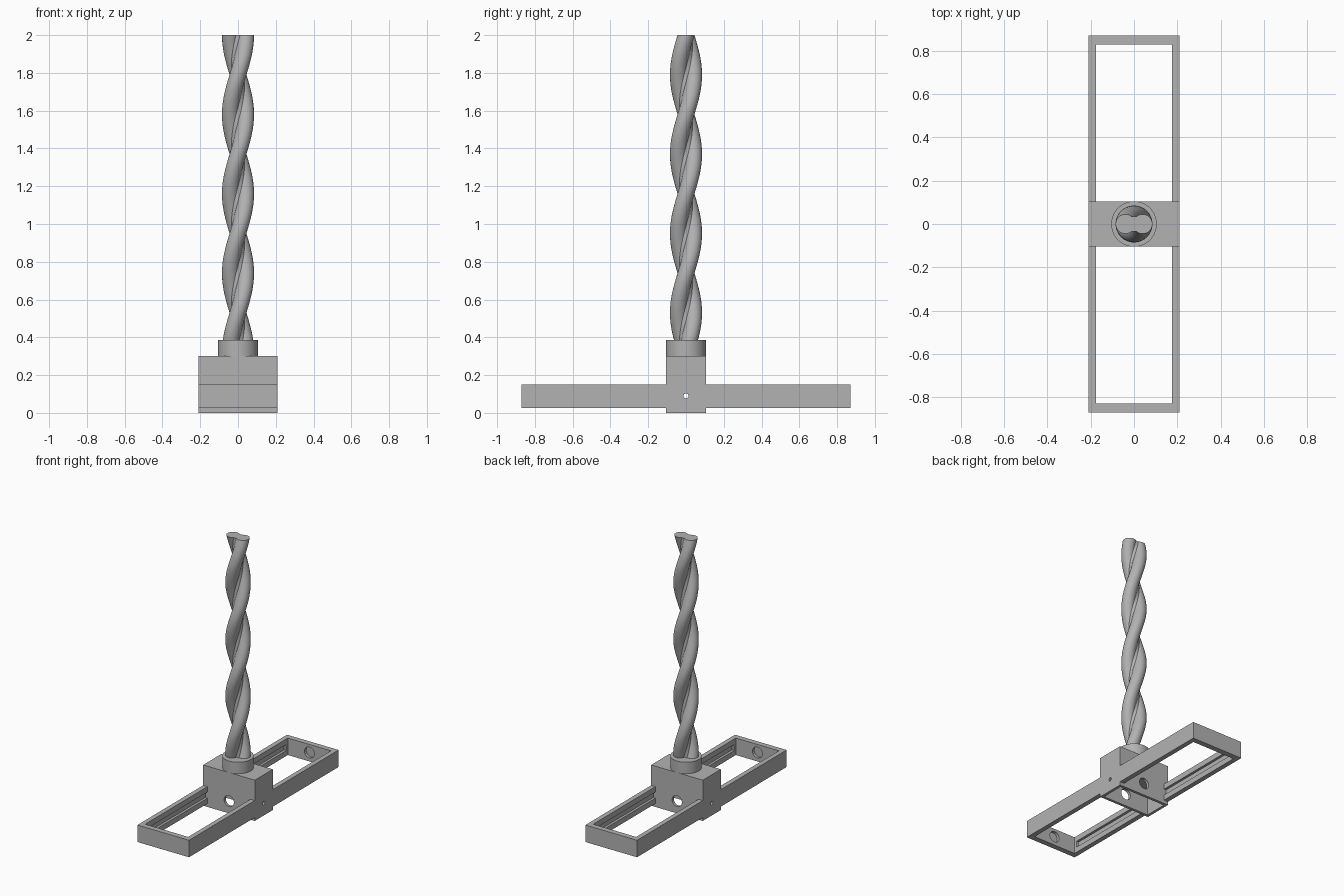
import bpy
import bmesh
import math
from mathutils import Matrix

if "Cube" in bpy.data.objects:
    bpy.data.objects.remove(bpy.data.objects["Cube"], do_unlink=True)

grey = bpy.data.materials.new("plain_grey")
grey.use_nodes = True
COLOUR = (0.45, 0.45, 0.45, 1)
grey.diffuse_color = COLOUR
grey.node_tree.nodes["Principled BSDF"].inputs["Base Color"].default_value = COLOUR


def make_object(name, bm):
    bmesh.ops.recalc_face_normals(bm, faces=bm.faces)
    mesh = bpy.data.meshes.new(name)
    bm.to_mesh(mesh)
    bm.free()
    mesh.materials.append(grey)
    obj = bpy.data.objects.new(name, mesh)
    bpy.context.collection.objects.link(obj)
    return obj


def box(name, x, y, z):
    """Box from (low, high) ranges on each axis."""
    bm = bmesh.new()
    bmesh.ops.create_cube(bm, size=1)
    for v in bm.verts:
        v.co = [low + (c + 0.5) * (high - low) for c, (low, high) in zip(v.co, (x, y, z))]
    return make_object(name, bm)


def cylinder(name, radius, length, centre, axis="Z", sides=32):
    turn = {"X": Matrix.Rotation(math.pi / 2, 4, "Y"),
            "Y": Matrix.Rotation(math.pi / 2, 4, "X"),
            "Z": Matrix()}[axis]
    bm = bmesh.new()
    bmesh.ops.create_cone(bm, cap_ends=True, segments=sides, radius1=radius,
                          radius2=radius, depth=length,
                          matrix=Matrix.Translation(centre) @ turn)
    return make_object(name, bm)


def cut(target, cutters):
    """Subtract each cutter, then discard it."""
    bpy.context.view_layer.objects.active = target
    for cutter in cutters:
        mod = target.modifiers.new("cut", "BOOLEAN")
        mod.operation = "DIFFERENCE"
        mod.solver = "EXACT"
        mod.object = cutter
        bpy.ops.object.modifier_apply(modifier=mod.name)
        bpy.data.objects.remove(cutter, do_unlink=True)


def smooth(obj):
    bpy.ops.object.select_all(action="DESELECT")
    obj.select_set(True)
    bpy.context.view_layer.objects.active = obj
    bpy.ops.object.shade_smooth_by_angle(angle=math.radians(30))


HALF_X, BLOCK_Y, FRAME_Y = 0.21, 0.105, 0.87
INNER_X, INNER_Y = 0.175, 0.83
HOLE_Z, HOLE_R = 0.09, 0.04

# Frame: two open arms with guide grooves and blind sockets in the end walls
frame = box("guide_frame", (-HALF_X, HALF_X), (-FRAME_Y, FRAME_Y), (0.025, 0.15))
cut(frame, [
    box("window", (-INNER_X, INNER_X), (-INNER_Y, INNER_Y), (-1, 1)),
    box("grooves", (-0.193, 0.193), (-0.81, 0.81), (0.065, 0.11)),
    cylinder("sockets", HOLE_R, 2 * INNER_Y + 0.04, (0, 0, HOLE_Z), "Y"),
    box("block_gap", (-1, 1), (-BLOCK_Y, BLOCK_Y), (-1, 1)),
])
smooth(frame)

# Centre block: open underneath, with a rod hole and a small cross pin hole
block = box("centre_block", (-HALF_X, HALF_X), (-BLOCK_Y, BLOCK_Y), (0, 0.3))
cut(block, [
    box("hollow", (-0.19, 0.19), (-0.085, 0.085), (-1, 0.15)),
    cylinder("rod_hole", HOLE_R, 1, (0, 0, HOLE_Z), "Y"),
    cylinder("pin_hole", 0.013, 1, (0, 0, HOLE_Z), "X", 16),
])
smooth(block)

# Collar
smooth(cylinder("collar", BLOCK_Y, 0.085, (0, 0, 0.3425), sides=64))

# Twisted bit: two round lobes joined by a flat web, swept up a right-hand helix
LOBE_R, LOBE_X, WEB_Y = 0.045, 0.04, 0.034
BOTTOM, TOP, PITCH, LAYERS = 0.36, 2.0, 0.84, 120
reach = math.pi - math.acos(LOBE_X / LOBE_R)
web_angle = math.pi - math.asin(WEB_Y / LOBE_R)
section = []
for side in (1, -1):
    for i in range(25):
        a = -web_angle + 2 * web_angle * i / 24
        section.append((side * (LOBE_X + LOBE_R * math.cos(a)), side * LOBE_R * math.sin(a)))

bm = bmesh.new()
rings = []
for k in range(LAYERS + 1):
    z = BOTTOM + (TOP - BOTTOM) * k / LAYERS
    t = (z - TOP) / PITCH * math.tau
    c, s = math.cos(t), math.sin(t)
    rings.append([bm.verts.new((x * c - y * s, x * s + y * c, z)) for x, y in section])
n = len(section)
for low, high in zip(rings, rings[1:]):
    for i in range(n):
        j = (i + 1) % n
        bm.faces.new((low[i], low[j], high[j], high[i]))
bm.faces.new(rings[0][::-1])
bm.faces.new(rings[-1])
smooth(make_object("twisted_bit", bm))
